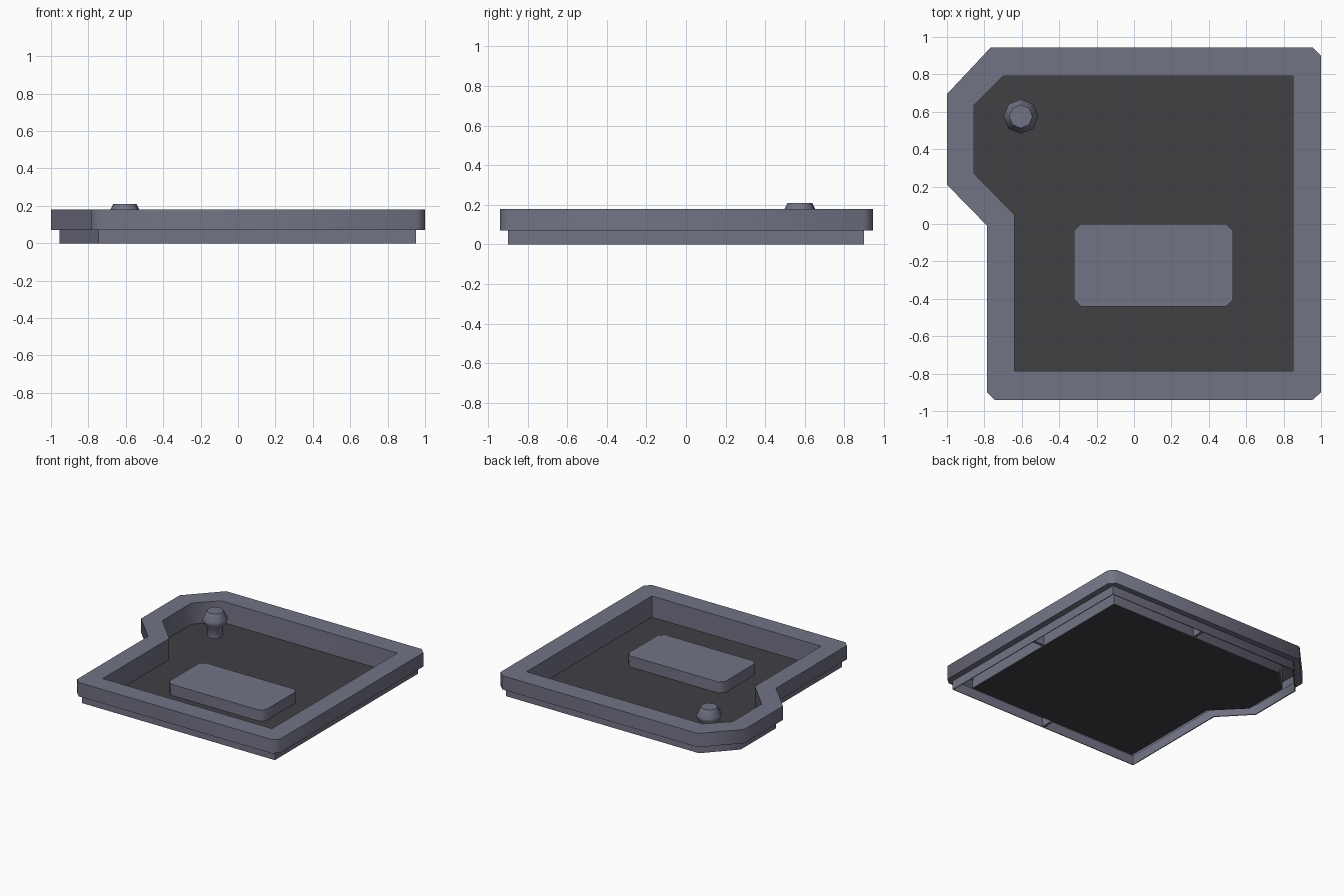
import bpy
import bmesh
import math

cube = bpy.data.objects.get("Cube")
if cube:
    bpy.data.objects.remove(cube, do_unlink=True)


def material(name, rgb):
    m = bpy.data.materials.new(name)
    m.use_nodes = True
    m.diffuse_color = (*rgb, 1)
    m.node_tree.nodes["Principled BSDF"].inputs["Base Color"].default_value = (*rgb, 1)
    return m


grey = material("slate grey", (0.17, 0.175, 0.235))
dark = material("dark charcoal", (0.052, 0.052, 0.06))

# Plan outlines: the notched square of the rim, the skirt below it and the recess
OUTER = [(-1, .695), (-.765, .945), (.955, .945), (1, .9), (1, -.9), (.955, -.94),
         (-.745, -.94), (-.785, -.9), (-.785, -.01), (-1, .21)]
SKIRT = [(-.955, .675), (-.745, .9), (.953, .9), (.953, -.898), (-.745, -.898),
         (-.745, .01), (-.955, .23)]
INNER = [(-.855, .635), (-.7, .79), (.85, .79), (.85, -.785), (-.64, -.785),
         (-.64, .05), (-.855, .27)]
TOP, LEDGE, FLOOR = .18, .07, .012


def finish(name, bm, mat, angle=None):
    bmesh.ops.recalc_face_normals(bm, faces=bm.faces)
    mesh = bpy.data.meshes.new(name)
    bm.to_mesh(mesh)
    bm.free()
    mesh.materials.append(mat)
    ob = bpy.data.objects.new(name, mesh)
    bpy.context.collection.objects.link(ob)
    bpy.ops.object.select_all(action='DESELECT')
    ob.select_set(True)
    bpy.context.view_layer.objects.active = ob
    if angle:
        bpy.ops.object.shade_smooth_by_angle(angle=math.radians(angle))
    return ob


def loop(bm, pts, z):
    return [bm.verts.new((x, y, z)) for x, y in pts]


def wall(bm, a, b):
    for i in range(len(a)):
        j = (i + 1) % len(a)
        bm.faces.new((a[i], a[j], b[j], b[i]))


def flat_ring(bm, a, b):
    edges = []
    for ring in (a, b):
        for i, v in enumerate(ring):
            w = ring[(i + 1) % len(ring)]
            edges.append(bm.edges.get((v, w)) or bm.edges.new((v, w)))
    bmesh.ops.triangle_fill(bm, edges=edges, use_beauty=True, normal=(0, 0, 1))


def prism(name, pts, z0, z1, mat, angle=None):
    bm = bmesh.new()
    a, b = loop(bm, pts, z0), loop(bm, pts, z1)
    wall(bm, a, b)
    bm.faces.new(a)
    bm.faces.new(b)
    return finish(name, bm, mat, angle)


def box(name, x0, x1, y0, y1, z0, z1, mat):
    return prism(name, [(x0, y0), (x1, y0), (x1, y1), (x0, y1)], z0, z1, mat)


# Hollow thin-walled frame: recess wall, flat rim, outer band, ledge and skirt
bm = bmesh.new()
recess_low, recess_top = loop(bm, INNER, .001), loop(bm, INNER, TOP)
rim_top, rim_low = loop(bm, OUTER, TOP), loop(bm, OUTER, LEDGE)
skirt_top, skirt_low = loop(bm, SKIRT, LEDGE), loop(bm, SKIRT, 0)
wall(bm, recess_low, recess_top)
wall(bm, rim_top, rim_low)
wall(bm, skirt_top, skirt_low)
flat_ring(bm, recess_top, rim_top)
flat_ring(bm, rim_low, skirt_top)
frame = finish("frame", bm, grey)
shell = frame.modifiers.new("shell", 'SOLIDIFY')
shell.thickness = .008
shell.offset = -1
bpy.ops.object.modifier_apply(modifier=shell.name)
bpy.ops.object.shade_smooth_by_angle(angle=math.radians(50))

# Dark floor of the recess
prism("floor", INNER, 0, FLOOR, dark)

# Stiffening ribs inside the hollow frame
box("back_rib", .09, .11, .79, .895, .005, TOP - .005, grey)
box("front_rib", .09, .11, -.893, -.785, .005, TOP - .005, grey)
box("left_rib", .85, .948, -.01, .01, .005, TOP - .005, grey)

# Raised block with clipped corners
X0, X1, Y0, Y1, C = -.32, .53, -.44, 0, .036
block = [(X0 + C, Y0), (X1 - C, Y0), (X1, Y0 + C), (X1, Y1 - C),
         (X1 - C, Y1), (X0 + C, Y1), (X0, Y1 - C), (X0, Y0 + C)]
prism("raised_block", block, FLOOR, .1, grey, 50)

# Eight-sided peg with a bulging head
bm = bmesh.new()
rings = []
for r, z in [(.058, FLOOR), (.058, .085), (.093, .13), (.093, .15), (.062, .21)]:
    pts = [(-.605 + r * math.cos(k * math.pi / 4), .575 + r * math.sin(k * math.pi / 4))
           for k in range(8)]
    rings.append(loop(bm, pts, z))
for a, b in zip(rings, rings[1:]):
    wall(bm, a, b)
bm.faces.new(rings[0])
bm.faces.new(rings[-1])
finish("peg", bm, grey, 46)
